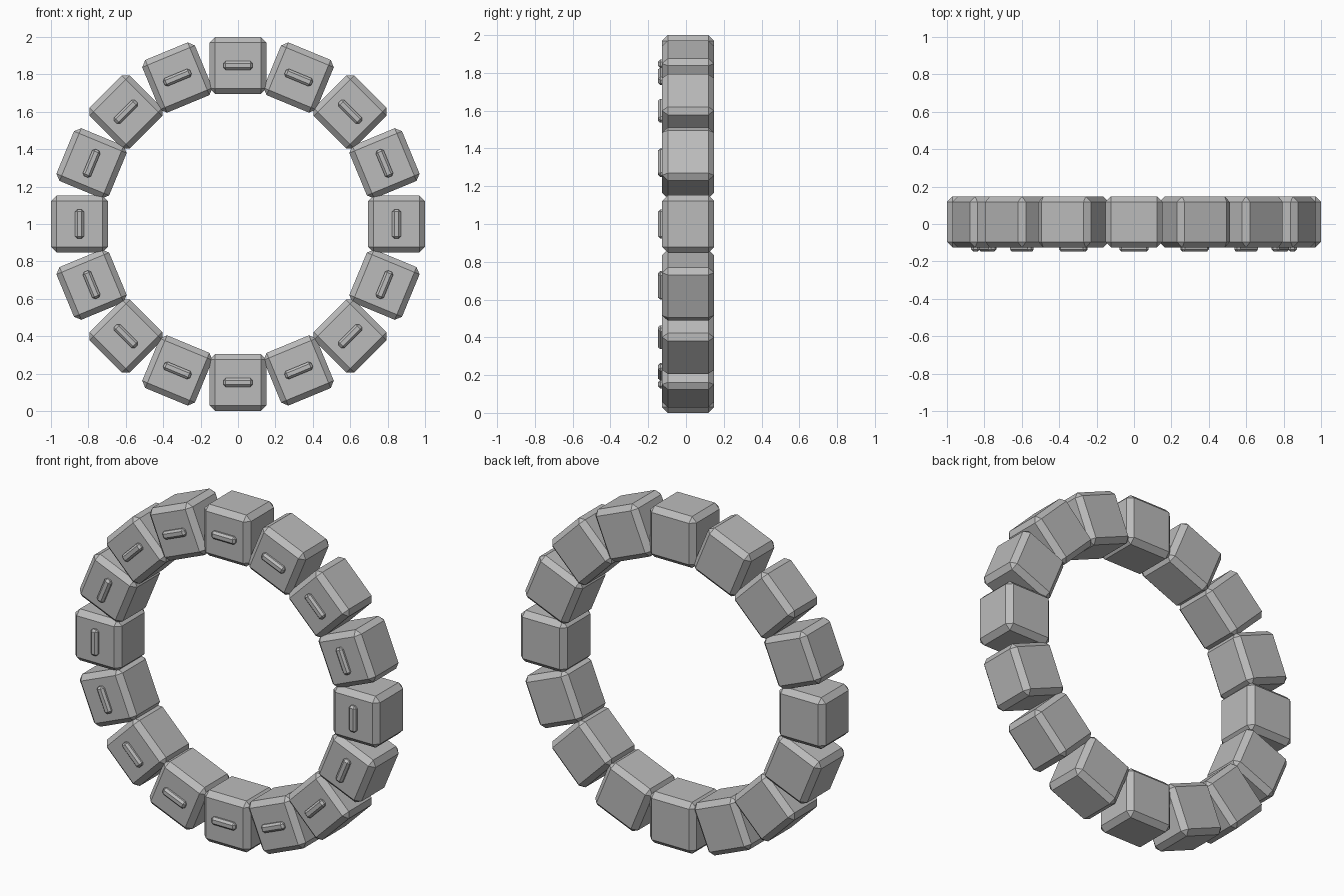
import bpy
from math import tau
from mathutils import Matrix, Vector

cube = bpy.data.objects.get("Cube")
if cube:
    bpy.data.objects.remove(cube, do_unlink=True)

COUNT = 16
BLOCK = 0.305
RADIUS = 1 - BLOCK / 2

grey = bpy.data.materials.new("plain grey")
grey.use_nodes = True
grey.diffuse_color = (0.5, 0.5, 0.5, 1)
grey.node_tree.nodes["Principled BSDF"].inputs["Base Color"].default_value = (0.5, 0.5, 0.5, 1)


def chamfered_box(name, size, y, bevel, angle):
    """Box with flat chamfers, placed at an angle around the ring."""
    bpy.ops.mesh.primitive_cube_add(size=1)
    ob = bpy.context.object
    ob.name = name
    ob.data.transform(Matrix.Diagonal((*size, 1)))
    turn = Matrix.Rotation(angle, 4, "Y")
    ob.matrix_world = (Matrix.Translation(Vector((0, 0, 1))) @ turn
                       @ Matrix.Translation(Vector((0, y, RADIUS))))
    mod = ob.modifiers.new("chamfer", "BEVEL")
    mod.width = bevel
    mod.segments = 1
    ob.data.materials.append(grey)
    return ob


# Ring of blocks, each with a small bar on its front face
for i in range(COUNT):
    angle = tau * i / COUNT
    chamfered_box(f"ring_block_{i + 1}", (BLOCK, 0.274, BLOCK), 0.011, 0.03, angle)
    chamfered_box(f"front_bar_{i + 1}", (0.156, 0.044, 0.046), -0.126, 0.012, angle)
